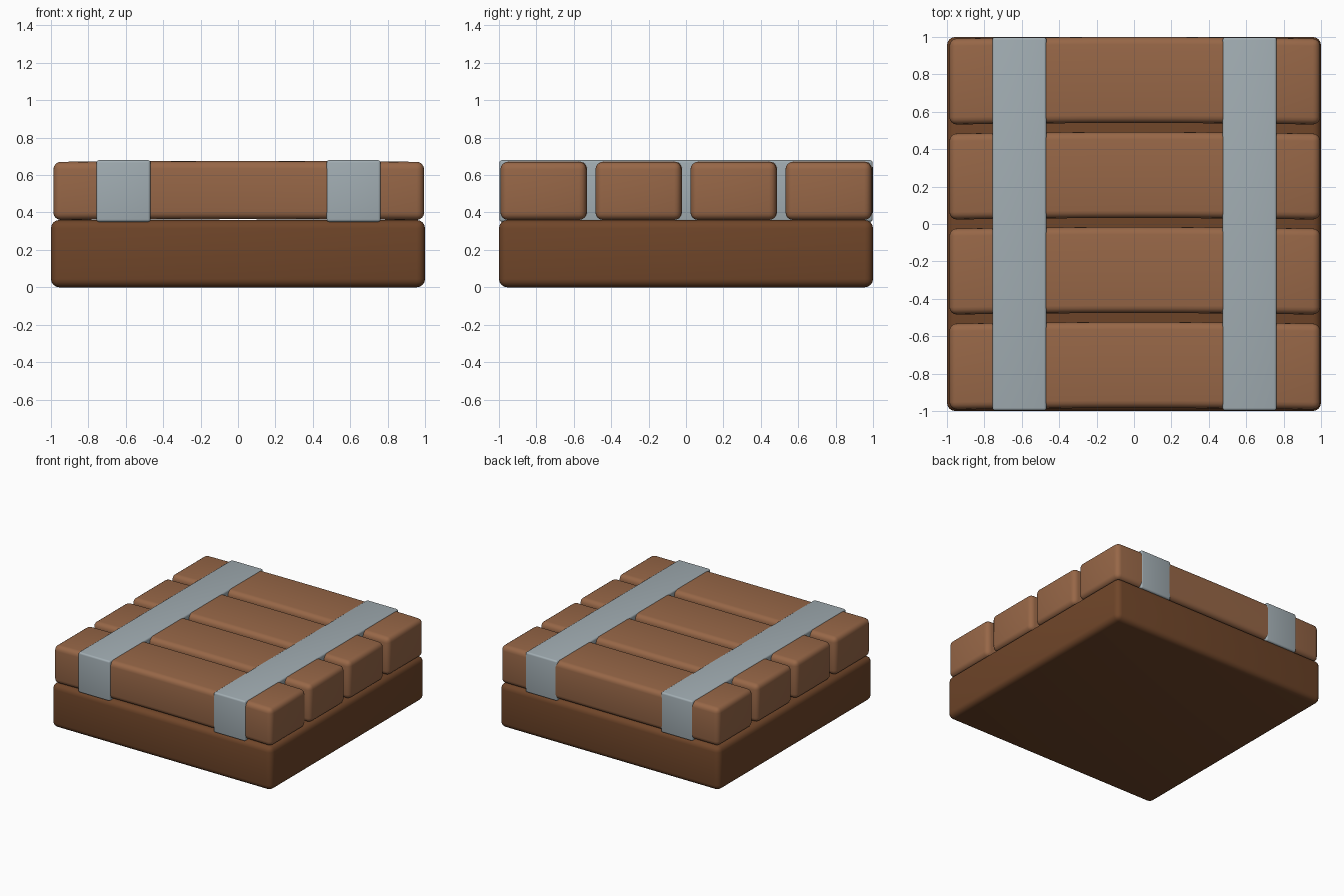
import bpy
import bmesh

if "Cube" in bpy.data.objects:
    bpy.data.objects.remove(bpy.data.objects["Cube"])


def material(name, rgb):
    m = bpy.data.materials.new(name)
    m.diffuse_color = (*rgb, 1)
    m.use_nodes = True
    m.node_tree.nodes["Principled BSDF"].inputs["Base Color"].default_value = m.diffuse_color
    return m


dark_wood = material("dark_wood", (0.16, 0.06, 0.022))
light_wood = material("light_wood", (0.31, 0.135, 0.063))
metal = material("metal", (0.36, 0.42, 0.45))


def rounded_box(name, x, y, z, bevel, mat, bow=0.0):
    """Bevelled box from (min, max) ranges; bow shifts the middle up and back."""
    bm = bmesh.new()
    bmesh.ops.create_cube(bm, size=1)
    for v in bm.verts:
        v.co = [(r[0] + r[1]) / 2 + c * (r[1] - r[0]) for c, r in zip(v.co, (x, y, z))]
    bmesh.ops.bevel(bm, geom=bm.edges[:], offset=bevel, segments=4,
                    profile=0.5, affect='EDGES')
    if bow:
        long_edges = [e for e in bm.edges if abs(e.verts[0].co.x - e.verts[1].co.x) > 1]
        bmesh.ops.subdivide_edges(bm, edges=long_edges, cuts=7, use_grid_fill=True)
        for v in bm.verts:
            k = max(0, 1 - (v.co.x / 0.95) ** 2)
            v.co.y += bow * k
            v.co.z += bow * 0.5 * k
    mesh = bpy.data.meshes.new(name)
    bm.to_mesh(mesh)
    bm.free()
    mesh.materials.append(mat)
    ob = bpy.data.objects.new(name, mesh)
    bpy.context.collection.objects.link(ob)
    bpy.context.view_layer.objects.active = ob
    ob.select_set(True)
    bpy.ops.object.shade_smooth_by_angle(angle=0.7)
    ob.select_set(False)
    return ob


# Solid base block
rounded_box("base", (-1, 1), (-1, 1), (0, 0.36), 0.045, dark_wood)

# Four planks laid side by side
for i in range(4):
    y0 = -0.992 + i * 0.508
    rounded_box(f"plank_{i + 1}", (-0.987, 0.995), (y0, y0 + 0.46),
                (0.36, 0.671), 0.04, light_wood, bow=0.008)

# Two metal straps running front to back
for name, x in (("left_strap", (-0.757, -0.468)), ("right_strap", (0.474, 0.763))):
    rounded_box(name, x, (-0.997, 0.998), (0.35, 0.68), 0.014, metal)
